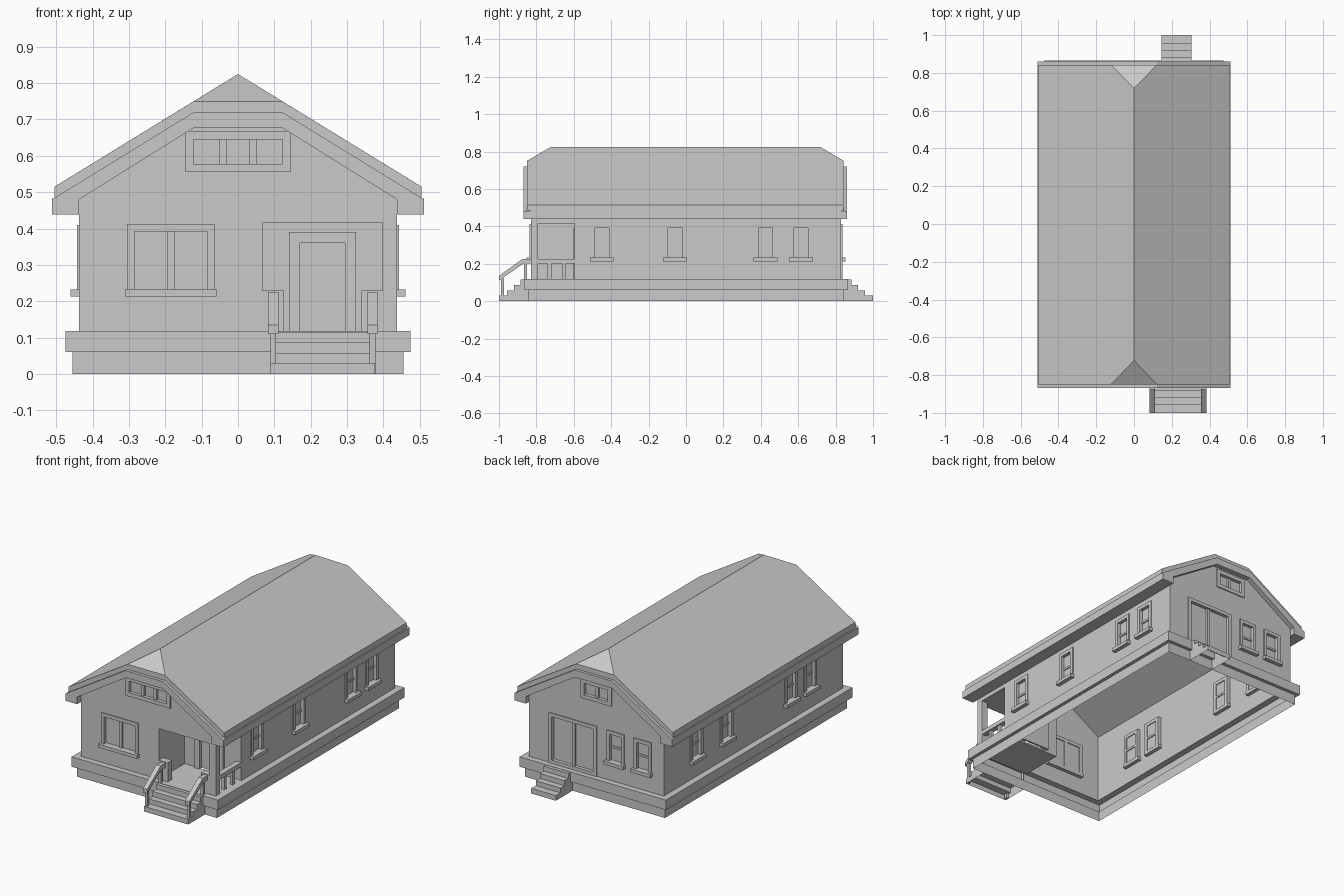
import bpy, bmesh
from mathutils import Vector

cube = bpy.data.objects.get("Cube")
if cube:
    bpy.data.objects.remove(cube)

GREY = (0.59, 0.59, 0.59, 1)
mat = bpy.data.materials.new("plain grey")
mat.use_nodes = True
mat.diffuse_color = GREY
mat.node_tree.nodes["Principled BSDF"].inputs["Base Color"].default_value = GREY

HX, HY = 0.437, 0.83       # half width and half length of the walls
FLOOR, LINTEL, SOFFIT = 0.118, 0.415, 0.438
PORCH_X, PORCH_Y = 0.067, -0.59

# Each wall: does it run along x, outward sign, distance from the centre
WALLS = {"front": (True, -1, HY), "back": (True, 1, HY),
         "right": (False, 1, HX), "left": (False, -1, HX),
         "porch_back": (True, -1, -PORCH_Y), "porch_side": (False, 1, PORCH_X)}
openings = {w: [] for w in WALLS}


def place(wall, u, d, z):
    """Wall coordinates (along, outward, up) to a point."""
    along_x, sign, base = WALLS[wall]
    p = sign * (base + d)
    return Vector((u, p, z)) if along_x else Vector((p, u, z))


def finish(name, bm, recalc=True):
    if recalc:
        bmesh.ops.recalc_face_normals(bm, faces=bm.faces)
    mesh = bpy.data.meshes.new(name)
    bm.to_mesh(mesh)
    bm.free()
    mesh.materials.append(mat)
    obj = bpy.data.objects.new(name, mesh)
    bpy.context.collection.objects.link(obj)


def add_box(bm, a, b):
    lo = [min(p) for p in zip(a, b)]
    hi = [max(p) for p in zip(a, b)]
    for v in bmesh.ops.create_cube(bm, size=1)["verts"]:
        v.co = [(l + h) / 2 + c * (h - l) for l, h, c in zip(lo, hi, v.co)]


def boxes(name, *pairs):
    bm = bmesh.new()
    for a, b in pairs:
        add_box(bm, a, b)
    finish(name, bm)


def extrude(name, points, axis, start, end, keep=lambda f: True):
    """Extrude a profile along x or y; keep() picks the faces that stay."""
    bm = bmesh.new()
    def at(t, p):
        return (t, *p) if axis == "x" else (p[0], t, p[1])
    rings = [[bm.verts.new(at(t, p)) for p in points] for t in (start, end)]
    n = len(points)
    for ring in rings:
        bm.faces.new(ring)
    for i in range(n):
        j = (i + 1) % n
        bm.faces.new((rings[0][i], rings[0][j], rings[1][j], rings[1][i]))
    bmesh.ops.recalc_face_normals(bm, faces=bm.faces)
    bm.normal_update()
    drop = [f for f in bm.faces if not keep(f)]
    bmesh.ops.delete(bm, geom=drop, context="FACES")
    finish(name, bm, False)


def window(name, wall, u, width, z0, z1, cols=1, rows=1, sill=True, trim=0.02):
    """Framed opening with bars, a pane and an optional sill."""
    bm = bmesh.new()
    def part(ua, ub, da, db, za, zb):
        add_box(bm, place(wall, ua, da, za), place(wall, ub, db, zb))
    a, b = u - width / 2, u + width / 2
    ia, ib, iz1 = a + trim, b - trim, z1 - trim
    iz0 = z0 if sill else z0 + trim
    front, rear = 0.006, -0.022
    part(a, ia, rear, front, z0, z1)
    part(ib, b, rear, front, z0, z1)
    part(ia, ib, rear, front, iz1, z1)
    if sill:
        part(a - 0.006, b + 0.006, rear, 0.024, z0 - 0.02, z0)
    else:
        part(ia, ib, rear, front, z0, iz0)
    for i in range(1, cols):
        c = ia + (ib - ia) * i / cols
        part(c - 0.01, c + 0.01, rear, -0.004, iz0, iz1)
    for i in range(1, rows):
        c = iz0 + (iz1 - iz0) * i / rows
        part(ia, ib, rear, -0.008, c - 0.006, c + 0.006)
    part(ia, ib, -0.017, -0.014, iz0, iz1)
    openings[wall].append((a + 0.001, b - 0.001, z0, z1 - 0.001))
    finish(name, bm)


def wall_panel(name, wall, u0, u1, z0, z1, gable=False):
    """Wall sheet with its openings left out, trimmed under the roof."""
    holes = openings[wall]
    us = sorted({u0, u1, *(u for h in holes for u in h[:2])})
    zs = sorted({z0, z1, *(z for h in holes for z in h[2:])})
    bm = bmesh.new()
    grid = {(u, z): bm.verts.new(place(wall, u, 0, z)) for u in us for z in zs}
    out = place(wall, 0, 1, 0) - place(wall, 0, 0, 0)
    for ua, ub in zip(us, us[1:]):
        for za, zb in zip(zs, zs[1:]):
            cu, cz = (ua + ub) / 2, (za + zb) / 2
            if any(h[0] < cu < h[1] and h[2] < cz < h[3] for h in holes):
                continue
            f = bm.faces.new([grid[k] for k in ((ua, za), (ub, za), (ub, zb), (ua, zb))])
            f.normal_update()
            if f.normal.dot(out) < 0:
                f.normal_flip()
    if gable:
        for s in (-1, 1):
            bmesh.ops.bisect_plane(bm, geom=bm.verts[:] + bm.edges[:] + bm.faces[:],
                                   plane_co=(0, 0, 0.8), plane_no=(s * 0.614, 0, 1),
                                   clear_outer=True)
    loose = [v for v in bm.verts if not v.link_faces]
    bmesh.ops.delete(bm, geom=loose, context="VERTS")
    finish(name, bm, False)


# Windows and doors
window("front_window", "front", -0.185, 0.24, 0.233, 0.412, cols=2)
window("front_gable_window", "front", 0, 0.29, 0.555, 0.668, cols=3, sill=False, trim=0.023)
window("back_gable_window", "back", 0, 0.2, 0.555, 0.668, cols=2, sill=False, trim=0.023)
window("back_double_door", "back", 0.152, 0.31, FLOOR, 0.412, cols=2, sill=False)
SIDES = {"right": (-0.45, -0.06, 0.425, 0.615), "left": (-0.525, -0.345, 0.25, 0.53),
         "back": (-0.125, -0.3)}
for side, spots in SIDES.items():
    for i, spot in enumerate(spots):
        window(f"{side}_window_{i + 1}", side, spot, 0.115, 0.233, 0.41, rows=2)
boxes("front_door_frame",
      ((0.14, PORCH_Y - 0.012, FLOOR), (0.17, PORCH_Y + 0.02, 0.39)),
      ((0.295, PORCH_Y - 0.012, FLOOR), (0.325, PORCH_Y + 0.02, 0.39)),
      ((0.17, PORCH_Y - 0.012, 0.36), (0.295, PORCH_Y + 0.02, 0.39)))
boxes("front_door", ((0.17, PORCH_Y + 0.01, FLOOR), (0.295, PORCH_Y + 0.02, 0.36)))
openings["porch_back"].append((0.17, 0.295, FLOOR, 0.36))

# Walls around the house and the recessed porch
openings["front"] += [(PORCH_X, 0.397, 0.23, LINTEL), (0.125, 0.34, FLOOR, 0.23)]
openings["right"].append((-0.79, -0.595, FLOOR, LINTEL))
for wall in ("front", "back"):
    wall_panel(f"{wall}_wall", wall, -HX, HX, FLOOR, 0.735, gable=True)
for wall in ("left", "right"):
    wall_panel(f"{wall}_wall", wall, -HY, HY, FLOOR, 0.522)
wall_panel("porch_back_wall", "porch_back", PORCH_X, HX, FLOOR, LINTEL)
wall_panel("porch_side_wall", "porch_side", -HY, PORCH_Y, FLOOR, LINTEL)

# Porch floor, ceiling, corner post, low walls and side railing
boxes("porch_floor", ((PORCH_X, -0.85, 0.108), (0.46, PORCH_Y, FLOOR)))
boxes("porch_ceiling", ((PORCH_X, -HY, LINTEL), (HX, PORCH_Y, LINTEL + 0.01)))
boxes("porch_post", ((0.397, -HY, FLOOR), (HX, -0.79, LINTEL)))
boxes("porch_low_walls", ((PORCH_X, -HY, FLOOR), (0.125, -0.79, 0.23)),
      ((0.34, -HY, FLOOR), (0.397, -0.79, 0.23)))
boxes("porch_rail", ((0.405, -0.79, 0.2), (HX, -0.595, 0.225)),
      *(((0.412, y - 0.01, FLOOR), (0.43, y + 0.01, 0.2)) for y in (-0.73, -0.653)))

# Stepped plinth, open underneath
bm = bmesh.new()
rings = []
for x, y, z in ((0.455, 0.845, 0), (0.455, 0.845, 0.06), (0.475, 0.865, 0.06),
                (0.475, 0.865, FLOOR), (HX, HY, FLOOR)):
    rings.append([bm.verts.new((x * a, y * b, z))
                  for a, b in ((-1, -1), (1, -1), (1, 1), (-1, 1))])
for low, high in zip(rings, rings[1:]):
    for i in range(4):
        j = (i + 1) % 4
        bm.faces.new((low[i], low[j], high[j], high[i]))
finish("plinth", bm, False)

# Roof slab with clipped gable ends
ROOF_FRONT, ROOF_BACK = -0.85, 0.843
bm = bmesh.new()
def roof_end(y, ridge_y):
    return [bm.verts.new(p) for p in ((-0.505, y, 0.515), (-0.122, y, 0.75),
            (0, ridge_y, 0.825), (0.122, y, 0.75), (0.505, y, 0.515))]
f, b = roof_end(ROOF_FRONT, -0.722), roof_end(ROOF_BACK, 0.718)
bm.faces.new(f[:3] + b[2::-1])
bm.faces.new(f[2:] + b[:1:-1])
bm.faces.new(f[1:4])
bm.faces.new(b[1:4])
extra = bmesh.ops.extrude_face_region(bm, geom=bm.faces[:], use_keep_orig=True)
for v in extra["geom"]:
    if isinstance(v, bmesh.types.BMVert):
        v.co.z -= 0.033
finish("roof", bm)

# Gable fascias and eave boxes
half = [(0.512, 0.48), (0.122, 0.72)]
under = [(0.12, 0.678), (HX, 0.48), (HX, SOFFIT), (0.512, SOFFIT)]
arch = half + [(-x, z) for x, z in reversed(half)]
arch += [(-x, z) for x, z in reversed(under)] + under
extrude("front_fascia", arch, "y", -0.868, -HY - 0.001)
extrude("back_fascia", arch, "y", HY + 0.001, 0.86)
for s, side in ((-1, "left"), (1, "right")):
    boxes(f"{side}_wall_eave",
          ((s * (HX + 0.001), ROOF_FRONT, SOFFIT), (s * 0.512, ROOF_BACK, 0.483)))

# Stairs: stepped sheet with closed sides, open at the bottom and rear
def stairs(name, s, x0, x1):
    pts = [(s * 0.845, 0)]
    for y, z in ((1, 0.03), (0.957, 0.058), (0.92, 0.087), (0.884, 0.116)):
        pts += [(s * y, pts[-1][1]), (s * y, z)]
    pts.append((s * 0.845, 0.116))
    extrude(name, pts, "x", x0, x1,
            lambda f: f.normal.z > -0.5 and f.normal.y * s > -0.5)
stairs("front_stairs", -1, 0.09, 0.377)
stairs("back_stairs", 1, 0.145, 0.305)

# Stair handrails with posts
rail = [(-1, 0.11), (-1, 0.135), (-0.875, 0.225), (-HY, 0.225), (-HY, 0.2), (-0.87, 0.2)]
for side, x in (("right", 0.097), ("left", 0.37)):
    extrude(f"{side}_handrail", rail, "x", x - 0.014, x + 0.014)
    boxes(f"{side}_handrail_posts", ((x - 0.008, -0.99, 0), (x + 0.008, -0.974, 0.12)),
          ((x - 0.008, -0.865, FLOOR), (x + 0.008, -0.849, 0.205)))
